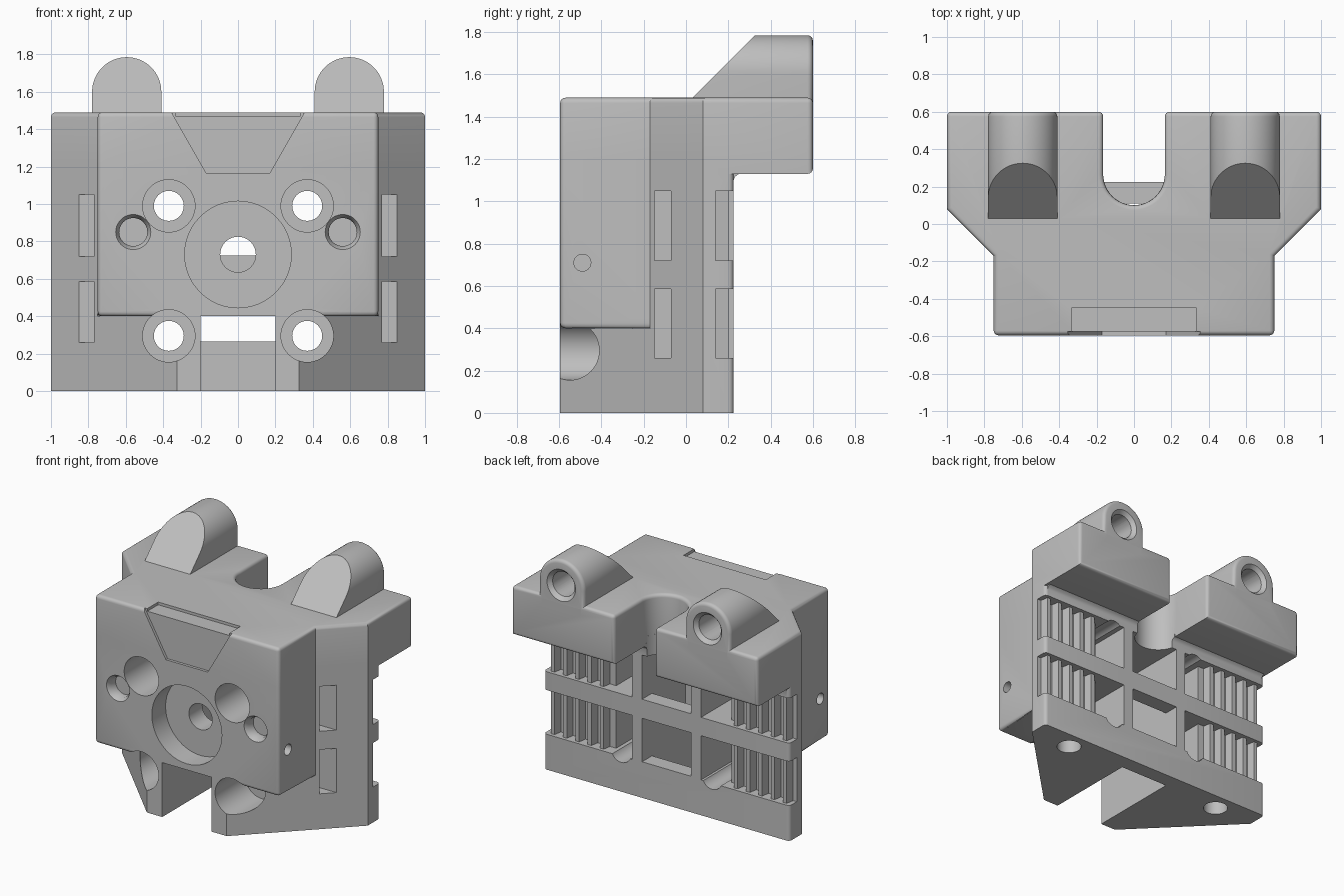
import bpy, bmesh, math
from mathutils import Matrix

cube = bpy.data.objects.get("Cube")
if cube:
    bpy.data.objects.remove(cube, do_unlink=True)

gray = bpy.data.materials.new("light_gray")
gray.use_nodes = True
gray.diffuse_color = (0.52, 0.52, 0.52, 1)
gray.node_tree.nodes["Principled BSDF"].inputs["Base Color"].default_value = (0.52, 0.52, 0.52, 1)

FRONT, BACK, MID = -0.595, 0.6, 0.225    # front face, hook back, lower body back
TOP, HOOK, SHELF = 1.49, 1.13, 0.4       # top, hook underside, front box underside
NOTCH = 0.165                            # radius of the rear notch


def near(a, b):
    return abs(a - b) < 1e-4


def finish(name, bm):
    bmesh.ops.recalc_face_normals(bm, faces=bm.faces)
    mesh = bpy.data.meshes.new(name)
    bm.to_mesh(mesh)
    bm.free()
    mesh.materials.append(gray)
    obj = bpy.data.objects.new(name, mesh)
    bpy.context.collection.objects.link(obj)
    return obj


def prism(name, pts, lo, hi, axis="z", rule=None, width=0.025):
    """Extrude a 2D outline along an axis; lo may be a function of the height."""
    place = {"z": lambda u, v, w: (u, v, w),
             "y": lambda u, v, w: (u, w, v),
             "x": lambda u, v, w: (w, u, v)}[axis]
    bm = bmesh.new()
    start = lo if callable(lo) else (lambda v: lo)
    a = [bm.verts.new(place(u, v, start(v))) for u, v in pts]
    b = [bm.verts.new(place(u, v, hi)) for u, v in pts]
    bm.faces.new(a)
    bm.faces.new(b)
    for i in range(len(pts)):
        j = (i + 1) % len(pts)
        bm.faces.new((a[i], a[j], b[j], b[i]))
    bmesh.ops.recalc_face_normals(bm, faces=bm.faces)
    if rule:
        edges = [e for e in bm.edges if rule(e.verts[0].co, e.verts[1].co)]
        bmesh.ops.bevel(bm, geom=edges, offset=width, segments=4, profile=0.5,
                        affect="EDGES", clamp_overlap=True)
    return finish(name, bm)


def box(name, x0, x1, y0, y1, z0, z1):
    return prism(name, [(x0, y0), (x1, y0), (x1, y1), (x0, y1)], z0, z1)


def rod(name, axis, u, v, lo, hi, r, r_end=None):
    """Cylinder or cone along an axis; u, v are its other two coordinates."""
    bm = bmesh.new()
    bmesh.ops.create_cone(bm, cap_ends=True, segments=48, radius1=r,
                          radius2=r if r_end is None else r_end, depth=hi - lo)
    mid = (lo + hi) / 2
    turn, pos = {"z": (Matrix(), (u, v, mid)),
                 "y": (Matrix.Rotation(-math.pi / 2, 4, "X"), (u, mid, v)),
                 "x": (Matrix.Rotation(math.pi / 2, 4, "Y"), (mid, u, v))}[axis]
    bmesh.ops.transform(bm, matrix=Matrix.Translation(pos) @ turn, verts=bm.verts)
    return finish(name, bm)


def mirrored(half):
    return half + [(-x, y) for x, y in reversed(half)]


def arc(cx, cy, r, a0, a1, n=24):
    return [(cx + r * math.cos(math.radians(a0 + (a1 - a0) * i / n)),
             cy + r * math.sin(math.radians(a0 + (a1 - a0) * i / n))) for i in range(n + 1)]


def combine(target, other, operation):
    mod = target.modifiers.new("combine", "BOOLEAN")
    mod.operation, mod.solver, mod.object = operation, "EXACT", other
    bpy.context.view_layer.objects.active = target
    bpy.ops.object.modifier_apply(modifier=mod.name)
    bpy.data.objects.remove(other, do_unlink=True)


def upright(a, b):
    return near(a.x, b.x) and near(a.y, b.y)


# Top block with rear hooks and the round notch between them
def top_rule(a, b):
    return ((near(a.z, TOP) and near(b.z, TOP)) or (near(a.y, BACK) and near(b.y, BACK))
            or (upright(a, b) and near(a.y, FRONT)))


notch_y = 0.1 + NOTCH
plan = [(-0.75, FRONT), (0.75, FRONT), (0.75, -0.17), (1, 0.08), (1, BACK), (NOTCH, BACK)]
plan += arc(0, notch_y, NOTCH, 0, -180)
plan += [(-NOTCH, BACK), (-1, BACK), (-1, 0.08), (-0.75, -0.17)]
body = prism("carriage_body", plan, HOOK, TOP, rule=top_rule)


# Front box and lower wedge
def box_rule(a, b):
    low = near(a.z, SHELF) and near(b.z, SHELF) and max(a.y, b.y) < -0.1
    return low or (upright(a, b) and (near(a.y, FRONT) or near(a.y, MID)))


combine(body, prism("front_box", mirrored([(0.75, FRONT), (0.75, -0.17), (1, 0.08), (1, MID)]),
                    SHELF, 1.2, rule=box_rule), "UNION")
combine(body, prism("lower_wedge", mirrored([(0.325, FRONT), (1, 0.08), (1, MID)]), 0, 0.45,
                    rule=lambda a, b: upright(a, b) and near(a.y, MID)), "UNION")

# Fillet under the hooks
combine(body, prism("hook_fillet", [(0.2, 1.1), (MID, 1.1), (0.232, 1.117), (0.25, HOOK),
                                    (0.25, 1.15), (0.2, 1.15)], -0.98, 0.98, "x"), "UNION")

# Rod holders on top, sloped at the front
for s in (-1, 1):
    outline = [(s * 0.595 + 0.185, 1.42)] + arc(s * 0.595, 1.6, 0.185, 0, 180, 32)
    outline += [(s * 0.595 - 0.185, 1.42)]
    holder = prism("rod_holder", outline, lambda v: v - 1.46, BACK, "y",
                   lambda a, b: near(a.y, BACK) and near(b.y, BACK) and max(a.z, b.z) > 1.43)
    combine(body, holder, "UNION")

# Cutters: central cavity, open slot below, rear windows, notch continuation
cuts = [
    box("cavity", -0.2, 0.2, -0.28, 0.11, 0.3, 1.05),
    box("lower_slot", -0.2, 0.2, -0.7, 0.11, -0.1, SHELF),
    prism("notch_cut", arc(0, notch_y, NOTCH - 0.001, 0, -180)
          + [(0.001 - NOTCH, 0.7), (NOTCH - 0.001, 0.7)], 0.95, 1.3),
    rod("pilot_recess", "y", 0, 0.73, -0.7, -0.435, 0.285),
    rod("pilot_hole", "y", 0, 0.73, -0.5, 0, 0.095),
    prism("badge_inset", mirrored([(0.17, 1.165), (0.39, 1.55)]), -0.7, FRONT + 0.02, "y"),
    box("badge_step", -0.335, 0.335, -0.7, -0.45, 1.47, 1.6),
]
for z0, z1 in ((0.265, 0.585), (0.725, 1.05)):
    cuts.append(box("rear_window", -0.2, 0.2, 0.05, 0.3, z0, z1))

# Cutters on both sides
for s in (-1, 1):
    # Toothed belt path wrapping around a post
    path = [(0.28, -0.15), (1.1, -0.15), (1.1, -0.07), (0.47, -0.07), (0.47, 0.14)]
    for i in range(5):
        x = 0.52 + 0.1 * i
        path += [(x, 0.14), (x + 0.01, 0.2), (x + 0.04, 0.2), (x + 0.05, 0.14)]
    path += [(1.1, 0.14), (1.1, 0.3), (0.28, 0.3)]
    path = [(s * x, y) for x, y in path]
    for z0, z1 in ((0.26, 0.585), (0.72, 1.05)):
        cuts.append(prism("belt_path", path, z0, z1))
    # Screw holes with deep counterbores
    for z in (0.295, 0.99):
        cuts.append(rod("counterbore", "y", s * 0.37, z, -0.7, -0.25, 0.14))
        cuts.append(rod("screw_hole", "y", s * 0.37, z, -0.3, 0.4, 0.08))
    # Small blind holes in front, side, bottom and rod holders
    cuts.append(rod("countersink", "y", s * 0.56, 0.85, FRONT - 0.01, FRONT + 0.03, 0.1, 0.075))
    cuts.append(rod("blind_hole", "y", s * 0.56, 0.85, FRONT, FRONT + 0.08, 0.075))
    cuts.append(rod("side_hole", "x", -0.49, 0.71, min(s * 0.5, s * 0.9), max(s * 0.5, s * 0.9), 0.04))
    cuts.append(rod("bottom_hole", "z", s * 0.67, 0.09, -0.1, 0.2, 0.085))
    cuts.append(rod("rod_hole", "y", s * 0.595, 1.6, 0.3, 0.7, 0.09))
    cuts.append(rod("rod_hole_rim", "y", s * 0.595, 1.6, 0.57, 0.61, 0.088, 0.125))

for cut in cuts:
    combine(body, cut, "DIFFERENCE")

# Smooth shading with sharp edges kept
bpy.ops.object.select_all(action="DESELECT")
body.select_set(True)
bpy.context.view_layer.objects.active = body
bpy.ops.object.shade_smooth_by_angle(angle=math.radians(35))
